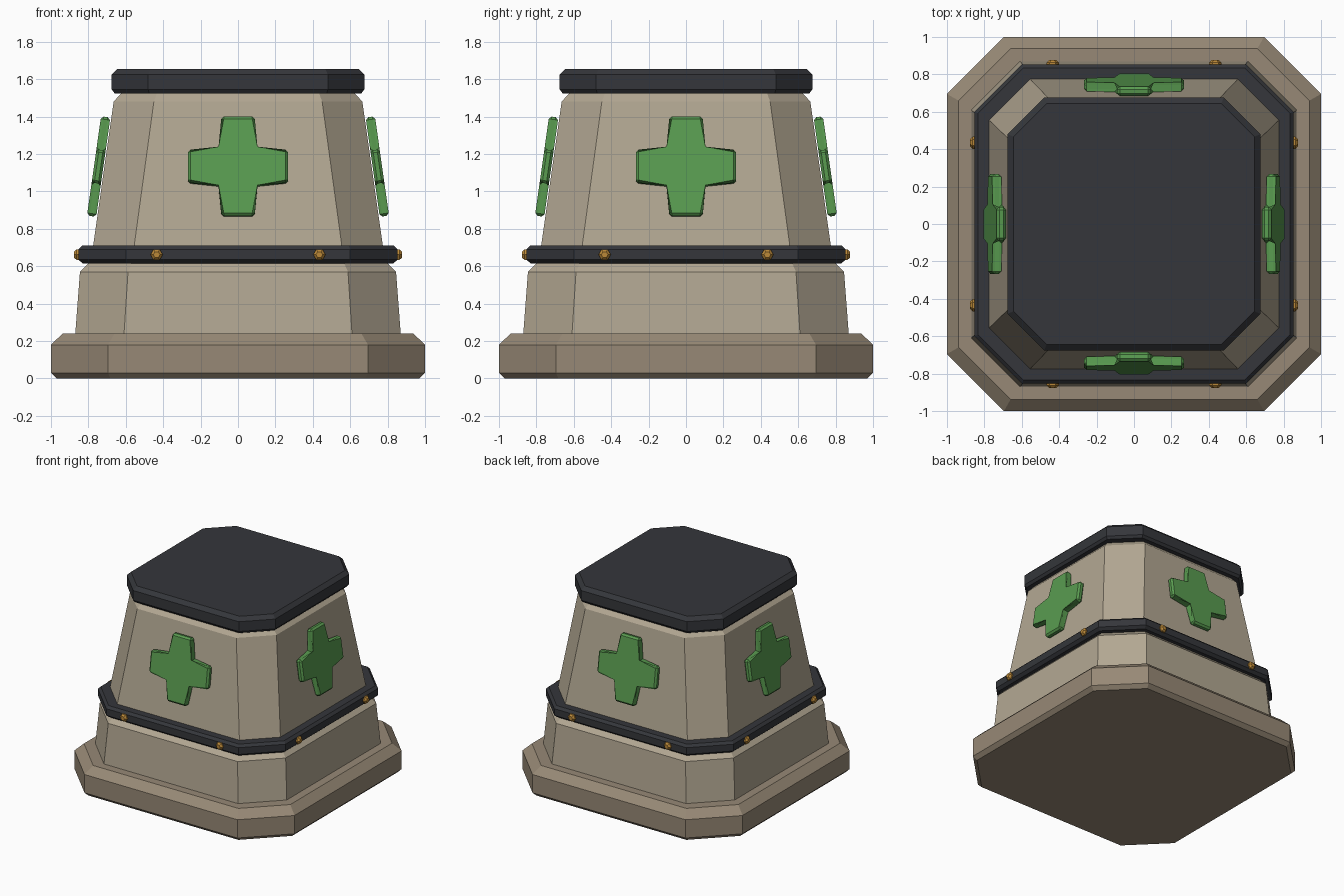
import bpy, bmesh
from math import pi, cos, sin, atan2
from mathutils import Matrix

if "Cube" in bpy.data.objects:
    bpy.data.objects.remove(bpy.data.objects["Cube"])


def material(name, rgb):
    m = bpy.data.materials.new(name)
    m.diffuse_color = (*rgb, 1)
    m.use_nodes = True
    m.node_tree.nodes["Principled BSDF"].inputs["Base Color"].default_value = m.diffuse_color
    return m


PLINTH = material("dark_stone", (0.31, 0.25, 0.18))
STONE = material("light_stone", (0.45, 0.39, 0.29))
DARK = material("dark_metal", (0.035, 0.037, 0.043))
GREEN = material("green", (0.10, 0.33, 0.08))
BRASS = material("brass", (0.50, 0.25, 0.04))


def finish(name, bm, mat):
    bmesh.ops.recalc_face_normals(bm, faces=bm.faces)
    me = bpy.data.meshes.new(name)
    bm.to_mesh(me)
    bm.free()
    me.materials.append(mat)
    ob = bpy.data.objects.new(name, me)
    bpy.context.collection.objects.link(ob)
    return ob


def loft(bm, rings):
    """Skin equal-sized point rings and cap both ends."""
    loops = [[bm.verts.new(p) for p in ring] for ring in rings]
    n = len(loops[0])
    for a, b in zip(loops, loops[1:]):
        for i in range(n):
            j = (i + 1) % n
            bm.faces.new((a[i], a[j], b[j], b[i]))
    bm.faces.new(loops[0][::-1])
    bm.faces.new(loops[-1])


def block(name, profile, mat):
    """Chamfered-square stack; profile rows are (z, half width, half flat)."""
    bm = bmesh.new()
    loft(bm, [[(x, y, z) for x, y in (
        (f, -h), (h, -f), (h, f), (f, h), (-f, h), (-h, f), (-h, -f), (-f, -h))]
        for z, h, f in profile])
    return finish(name, bm, mat)


# Stacked body
block("plinth", [(0, 0.97, 0.683), (0.03, 1, 0.695), (0.18, 1, 0.695),
                 (0.24, 0.938, 0.66)], PLINTH)
block("lower_body", [(0.2, 0.873, 0.612), (0.57, 0.845, 0.588),
                     (0.615, 0.80, 0.568)], STONE)
block("band", [(0.615, 0.83, 0.59), (0.635, 0.853, 0.6), (0.69, 0.853, 0.6),
               (0.71, 0.833, 0.592)], DARK)
block("upper_body", [(0.6, 0.79, 0.57), (1.48, 0.665, 0.45),
                     (1.535, 0.615, 0.43)], STONE)
block("cap", [(1.525, 0.66, 0.474), (1.545, 0.675, 0.48), (1.625, 0.675, 0.48),
              (1.655, 0.645, 0.467)], DARK)

# Crosses and bolts on all four sides
L, A, T = 0.268, 0.09, 0.025
outline = [(-A, -L), (A, -L), (A, -A), (L, -A), (L, A), (A, A),
           (A, L), (-A, L), (-A, A), (-L, A), (-L, -A), (-A, -A)]
tilt = Matrix.Rotation(-atan2(0.125, 0.88), 4, 'X')
for k, side in enumerate(("front", "right", "back", "left")):
    turn = Matrix.Rotation(k * pi / 2, 4, 'Z')

    bm = bmesh.new()
    loft(bm, [[(x, y, z) for x, z in outline] for y in (-T, T)])
    rim = [e for e in bm.edges if abs(e.verts[0].co.y - e.verts[1].co.y) < 1e-6
           or max(abs(e.verts[0].co.x), abs(e.verts[0].co.z)) > 0.2]
    bmesh.ops.bevel(bm, geom=rim, offset=0.014, segments=1, affect='EDGES')
    cross = finish(side + "_cross", bm, GREEN)
    cross.matrix_world = turn @ Matrix.Translation((0, -0.745, 1.133)) @ tilt

    for s, label in ((-1, "left"), (1, "right")):
        bm = bmesh.new()
        loft(bm, [[(r * cos(i * pi / 3), y, r * sin(i * pi / 3)) for i in range(6)]
                  for y, r in ((-0.835, 0.033), (-0.863, 0.033), (-0.877, 0.018))])
        bolt = finish(f"{side}_{label}_bolt", bm, BRASS)
        bolt.matrix_world = turn @ Matrix.Translation((s * 0.435, 0, 0.662))
